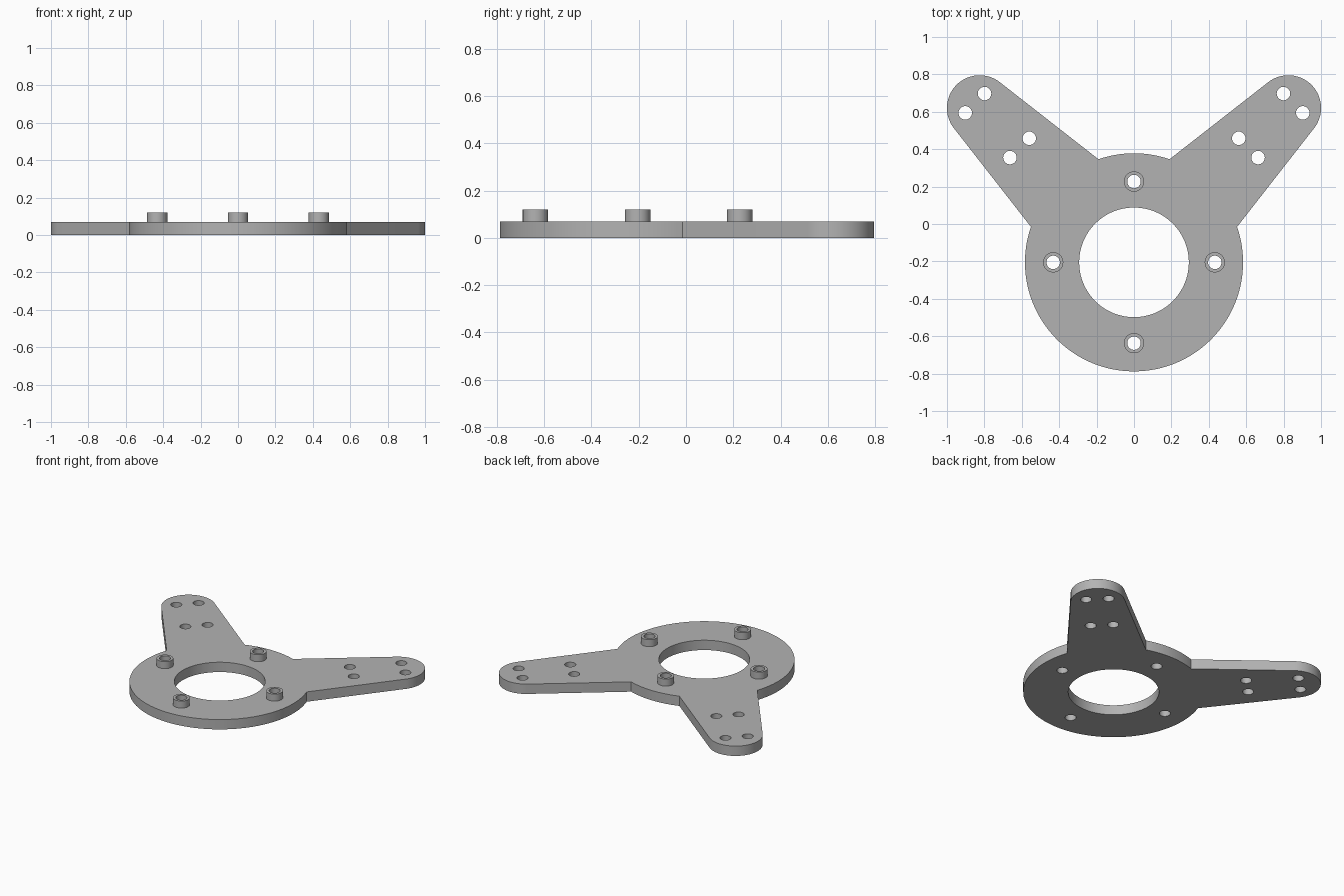
import bpy
import bmesh
from math import sin, cos, pi, radians, hypot, atan2
from mathutils import Vector

cube = bpy.data.objects.get("Cube")
if cube:
    bpy.data.objects.remove(cube)

CENTRE = Vector((0, -0.205))      # ring centre
RING_R, BORE_R = 0.583, 0.293
BOLT_CIRCLE, HOLE_R, BOSS_R = 0.432, 0.036, 0.054
TIP_DIST, TIP_R = 1.167, 0.175    # rounded end of each arm
THICK, BOSS_TOP = 0.07, 0.12
ROOT = radians(26)                # half angle of the arm root on the ring
TAPER = radians(7)

metal = bpy.data.materials.new("grey metal")
metal.use_nodes = True
GREY = (0.45, 0.45, 0.45, 1)
metal.diffuse_color = GREY
metal.node_tree.nodes["Principled BSDF"].inputs["Base Color"].default_value = GREY


def polar(angle, dist):
    return CENTRE + Vector((cos(angle), sin(angle))) * dist


def arc(centre, radius, start, end, steps):
    return [centre + Vector((cos(a), sin(a))) * radius
            for a in (start + (end - start) * i / steps for i in range(steps + 1))]


def circle(centre, radius, steps=48):
    return arc(centre, radius, 0, 2 * pi, steps)[:-1]


def extruded(name, loops, bottom, top):
    """Fill an outline with holes and extrude it between two heights."""
    curve = bpy.data.curves.new(name, "CURVE")
    curve.dimensions = "2D"
    curve.fill_mode = "BOTH"
    curve.extrude = (top - bottom) / 2
    for loop in loops:
        spline = curve.splines.new("POLY")
        spline.points.add(len(loop) - 1)
        for point, p in zip(spline.points, loop):
            point.co = (p.x, p.y, 0, 1)
        spline.use_cyclic_u = True
    temp = bpy.data.objects.new(name + " outline", curve)
    bpy.context.collection.objects.link(temp)
    graph = bpy.context.evaluated_depsgraph_get()
    mesh = bpy.data.meshes.new_from_object(temp.evaluated_get(graph))
    bpy.data.objects.remove(temp)
    bm = bmesh.new()
    bm.from_mesh(mesh)
    bmesh.ops.remove_doubles(bm, verts=bm.verts, dist=0.0001)
    bmesh.ops.translate(bm, verts=bm.verts, vec=(0, 0, (top + bottom) / 2))
    bmesh.ops.recalc_face_normals(bm, faces=bm.faces)
    bm.to_mesh(mesh)
    bm.free()
    mesh.name = name
    mesh.materials.clear()
    mesh.materials.append(metal)
    obj = bpy.data.objects.new(name, mesh)
    bpy.context.collection.objects.link(obj)
    bpy.ops.object.select_all(action="DESELECT")
    obj.select_set(True)
    bpy.context.view_layer.objects.active = obj
    bpy.ops.object.shade_smooth_by_angle(angle=radians(30))
    return obj


# Outline: two tapered arms joined by arcs of the ring
arms = [radians(45), radians(135)]
outline = []
for direction, ring_end, steps in ((arms[0], arms[1], 24),
                                   (arms[1], arms[0] + 2 * pi, 120)):
    sweep = pi / 2 - TAPER
    outline += arc(polar(direction, TIP_DIST), TIP_R,
                   direction - sweep, direction + sweep, 40)
    outline += arc(CENTRE, RING_R, direction + ROOT, ring_end - ROOT, steps)

# Bolt holes on the ring and in pairs along the arms
bolts = [polar(i * pi / 2, BOLT_CIRCLE) for i in range(4)]
arm_holes = [polar(a + atan2(side, along), hypot(along, side))
             for a in arms for along in (0.865, 1.203) for side in (-0.073, 0.073)]

holes = [circle(p, HOLE_R) for p in bolts + arm_holes]
extruded("mounting_plate", [outline, circle(CENTRE, BORE_R, 128)] + holes, 0, THICK)

# Raised bosses around the ring holes
for name, p in zip(("left", "back", "right", "front"), bolts):
    extruded(name + "_boss", [circle(p, BOSS_R), circle(p, HOLE_R)], THICK, BOSS_TOP)
